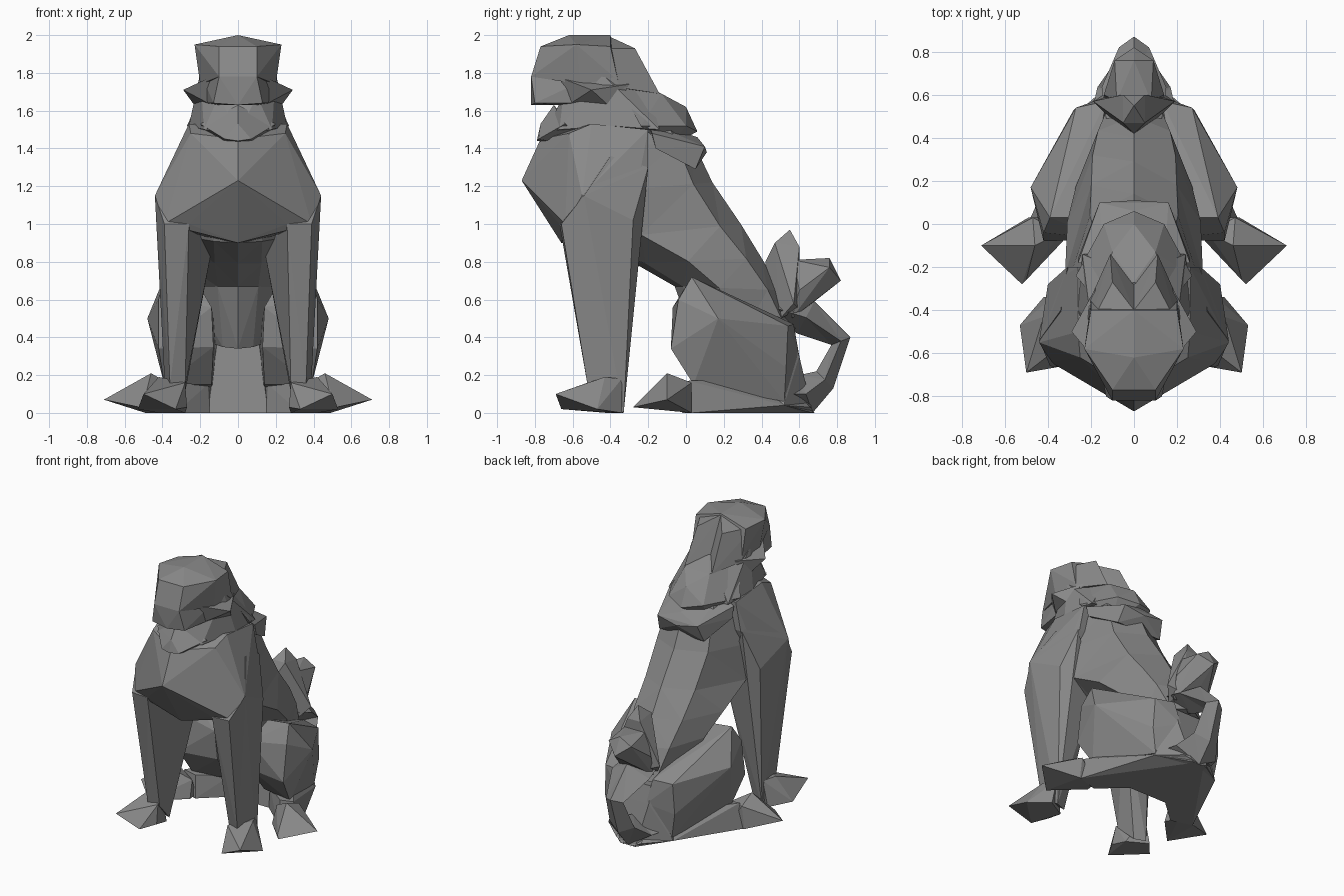
import bpy, bmesh

stone = bpy.data.materials.new("dark_stone")
stone.diffuse_color = (.25, .25, .25, 1)


def finish(name, bm, pair=False):
    bmesh.ops.triangulate(bm, faces=bm.faces[:])
    bmesh.ops.recalc_face_normals(bm, faces=bm.faces[:])
    me = bpy.data.meshes.new(name)
    bm.to_mesh(me)
    bm.free()
    me.materials.append(stone)
    ob = bpy.data.objects.new(name, me)
    bpy.context.collection.objects.link(ob)
    if pair:
        mod = ob.modifiers.new("mirror", 'MIRROR')
        mod.use_mirror_merge = False


def hull(name, pts, pair=False):
    """Faceted lump: a mirrored pair of hulls, or one symmetric hull."""
    pts = set(pts)
    if not pair:
        pts |= {(-x, y, z) for x, y, z in pts if x > 0}
    bm = bmesh.new()
    for p in sorted(pts):
        bm.verts.new(p)
    res = bmesh.ops.convex_hull(bm, input=bm.verts[:])
    bad = [v for v in set(res["geom_interior"] + res["geom_unused"])
           if isinstance(v, bmesh.types.BMVert) and v.is_valid]
    bmesh.ops.delete(bm, geom=bad, context='VERTS')
    finish(name, bm, pair)


def loft(name, rings, section):
    """Symmetric skin over rings (front y, z, back y, z, half width)."""
    bm = bmesh.new()
    loops = []
    for fy, fz, by, bz, w in rings:
        half = [(w * s, fy + (by - fy) * t, fz + (bz - fz) * t) for s, t in section]
        pts = half + [(-x, y, z) for x, y, z in half[-2:0:-1]]
        loops.append([bm.verts.new(p) for p in pts])
    n = len(loops[0])
    for a, b in zip(loops, loops[1:]):
        for i in range(n):
            j = (i + 1) % n
            bm.faces.new((a[i], a[j], b[j], b[i]))
    bm.faces.new(loops[0])
    bm.faces.new(loops[-1])
    finish(name, bm)


# Torso from neck down to rump
loft("torso", [
    (-.62, 1.60, -.08, 1.64, .22),
    (-.70, 1.40, .04, 1.43, .29),
    (-.70, 1.15, .14, 1.22, .33),
    (-.62, .90, .29, 1.00, .32),
    (-.27, .79, .40, .82, .31),
    (-.06, .67, .50, .65, .27),
    (.06, .34, .60, .45, .20)],
    [(0, 0), (.4, .08), (1, .42), (.62, .88), (0, 1)])

# Broad chest and shoulders
hull("chest", [
    (0, -.87, 1.23), (.44, -.55, 1.15), (.26, -.67, 1.0), (.39, -.64, 1.0),
    (0, -.66, .9), (0, -.77, 1.45), (.25, -.62, 1.48), (.4, -.29, 1.03),
    (.3, -.2, 1.3), (.26, -.2, 1.5), (.26, -.5, 1.53), (0, -.35, .88)])
hull("neck", [
    (.2, -.45, 1.8), (.1, -.2, 1.71), (.1, -.65, 1.68), (.26, -.4, 1.52),
    (.18, -.67, 1.5), (.24, -.14, 1.5), (0, -.75, 1.47)])

# Skull with twin back peaks, muzzle, cheeks and beard
hull("skull", [
    (0, -.62, 2), (0, -.4, 2), (.23, -.58, 1.95), (.2, -.4, 1.94),
    (.1, -.77, 1.94), (.2, -.56, 1.74), (.2, -.36, 1.76), (.1, -.82, 1.78),
    (0, -.82, 1.78), (0, -.35, 1.8)])
hull("muzzle", [
    (.1, -.82, 1.78), (.13, -.8, 1.64), (0, -.82, 1.63), (.1, -.67, 1.63),
    (.19, -.5, 1.78), (.18, -.5, 1.64)])
hull("head_lock", [
    (0, -.4, 1.99), (.21, -.48, 1.93), (.1, -.27, 1.93), (.11, -.14, 1.69),
    (.2, -.34, 1.72), (.2, -.5, 1.74), (0, -.28, 1.74), (.02, -.38, 1.95)], True)
hull("cheek_tuft", [
    (.29, -.5, 1.71), (.14, -.68, 1.78), (.12, -.64, 1.62),
    (.18, -.3, 1.74), (.21, -.38, 1.6)], True)
hull("beard", [
    (0, -.79, 1.44), (.07, -.78, 1.45), (0, -.77, 1.53), (0, -.7, 1.63),
    (.2, -.64, 1.53), (.1, -.5, 1.4)])

# Mane layers on the nape
hull("upper_mane", [
    (0, 0, 1.62), (.1, -.13, 1.69), (.27, -.24, 1.52), (0, .06, 1.49),
    (.14, 0, 1.52), (0, -.27, 1.75), (.18, -.35, 1.72), (.1, -.1, 1.4)])
hull("lower_mane", [
    (0, .11, 1.38), (.16, .1, 1.41), (0, .05, 1.29), (.18, .05, 1.29),
    (0, .06, 1.46), (.26, -.18, 1.48), (.26, -.16, 1.4), (.14, -.2, 1.54)])

# Front legs and paws
hull("front_leg", [
    (.44, -.54, 1.15), (.39, -.66, 1.0), (.26, -.67, 1.0), (.14, -.26, .86),
    (.26, -.27, .94), (.4, -.28, 1.02), (.31, -.2, 1.3), (.34, -.4, 1.36),
    (.36, -.52, .14), (.28, -.5, .14), (.38, -.34, .2), (.28, -.34, .2),
    (.38, -.33, 0), (.3, -.36, 0)], True)
hull("front_paw", [
    (.28, -.52, .16), (.38, -.5, .16), (.42, -.43, .19), (.53, -.47, .02),
    (.5, -.69, .1), (.33, -.66, .02), (.27, -.55, .03), (.28, -.42, 0),
    (.42, -.34, 0), (.38, -.34, .18)], True)

# Haunches, long hind soles and toes
hull("thigh", [
    (.48, .17, .5), (.42, -.04, .6), (.42, -.08, .34), (.39, .03, .72),
    (.39, .04, .15), (.25, .52, .06), (.28, .53, .24), (.27, .54, .46),
    (.14, -.07, .56), (.13, -.05, .35), (.14, .1, .15), (.22, .03, .70),
    (.1, .6, .3), (.13, .57, .47), (.12, .5, .1)], True)
hull("hind_sole", [
    (.33, -.02, 0), (.48, .03, 0), (.34, 0, .16), (.44, .01, .17),
    (.15, .14, 0), (.16, .14, .15), (0, .55, 0), (.26, .52, .04),
    (.1, .5, .18), (.03, .68, 0), (.1, .66, .03)], True)
hull("hind_toes", [
    (.71, -.1, .07), (.52, -.28, .03), (.5, -.26, .05), (.46, -.1, .21),
    (.33, -.08, .02), (.34, -.04, .14), (.47, .03, .16), (.49, .03, 0),
    (.36, .03, 0)], True)
hull("rump_base", [
    (.16, .14, 0), (.11, .2, .38), (.26, .52, .04), (.06, .67, 0),
    (.12, .6, .3), (.12, .57, .42)])

# Tail loops up behind the rump
loft("tail", [
    (.50, 0, .50, .2, .2),
    (.67, 0, .60, .2, .17),
    (.78, .13, .69, .22, .10),
    (.87, .40, .77, .36, .07),
    (.68, .59, .59, .42, .15),
    (.50, .62, .48, .48, .13)],
    [(0, 0), (1, .5), (0, 1)])

# Tufts on the tail end
hull("tail_tuft_front", [
    (.12, .5, .5), (0, .42, .56), (0, .42, .8), (.19, .57, .58),
    (.05, .47, .9), (0, .55, .97), (.05, .6, .88), (.1, .6, .55)])
hull("tail_tuft_back", [
    (.13, .56, .5), (.08, .57, .81), (0, .76, .82), (0, .82, .7),
    (.09, .76, .77), (0, .68, .59), (.14, .6, .65)])
